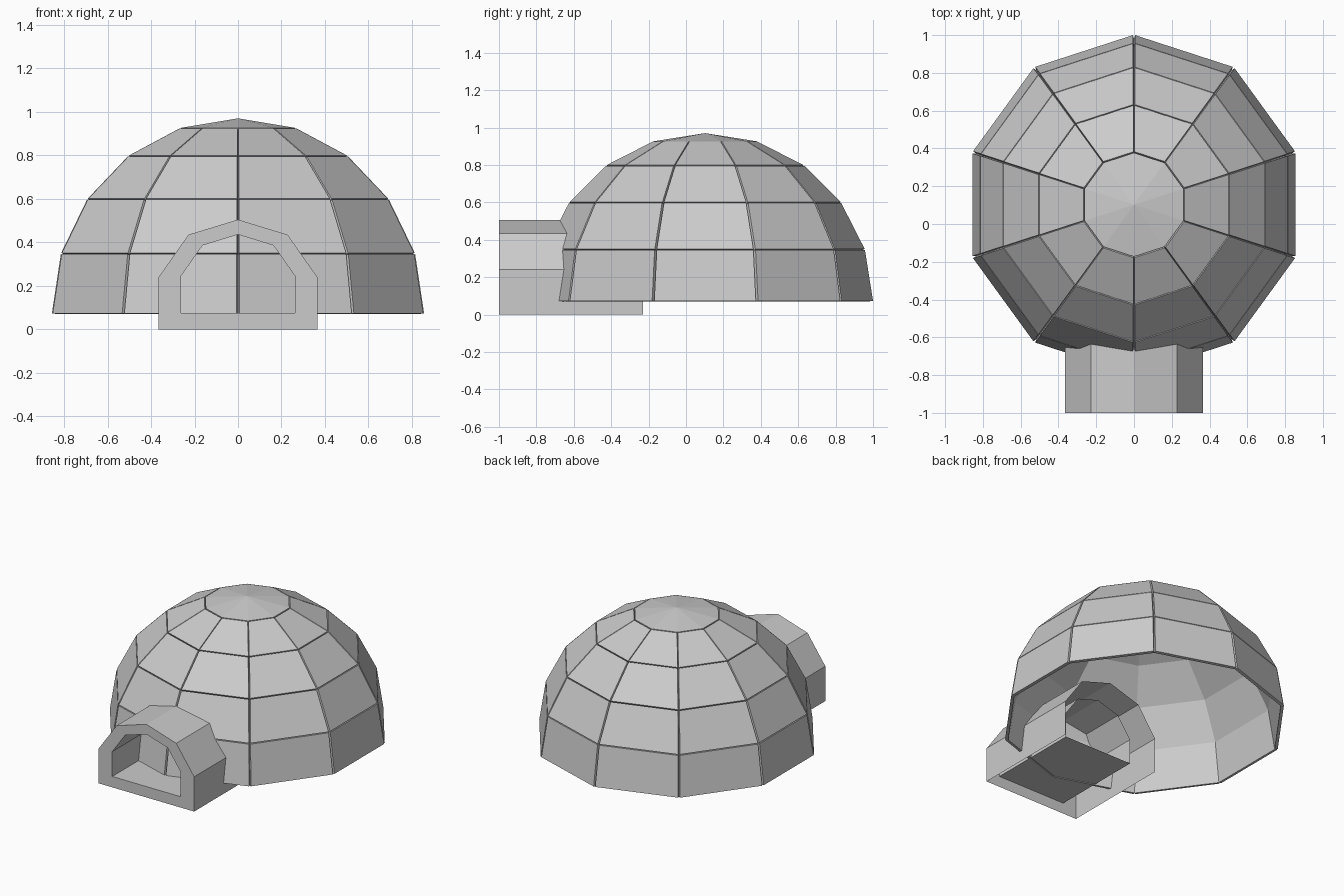
import bpy, bmesh, math

if "Cube" in bpy.data.objects:
    bpy.data.objects.remove(bpy.data.objects["Cube"])


def make_object(name, bm):
    bmesh.ops.recalc_face_normals(bm, faces=bm.faces)
    mesh = bpy.data.meshes.new(name)
    bm.to_mesh(mesh)
    bm.free()
    obj = bpy.data.objects.new(name, mesh)
    bpy.context.collection.objects.link(obj)
    return obj


# Dome: ten-sided half sphere
SIDES, R, CY, CZ = 10, 0.879, 0.102, 0.071
bm = bmesh.new()
rings = []
for i in range(5):
    lat = math.radians(18 * i)
    r, z = R * math.cos(lat), CZ + R * math.sin(lat)
    rings.append([bm.verts.new((r * math.cos(math.pi / 2 + k * math.tau / SIDES),
                                CY + r * math.sin(math.pi / 2 + k * math.tau / SIDES), z))
                  for k in range(SIDES)])
apex = bm.verts.new((0, CY, CZ + R))
for k in range(SIDES):
    n = (k + 1) % SIDES
    for lo, hi in zip(rings, rings[1:]):
        bm.faces.new((lo[k], lo[n], hi[n], hi[k]))
    bm.faces.new((rings[-1][k], rings[-1][n], apex))
# outward-facing normals: open shell, so check the first face
dome = make_object("dome_blocks", bm)
if dome.data.polygons[0].normal.dot(dome.data.polygons[0].center) < 0:
    dome.data.flip_normals()

# Separate the blocks and thicken each outwards, opening wedge-shaped joints
split = dome.modifiers.new("block_split", 'EDGE_SPLIT')
split.split_angle = math.radians(10)
thick = dome.modifiers.new("block_thickness", 'SOLIDIFY')
thick.thickness = 0.02
thick.offset = 1
thick.use_even_offset = True

# Entrance tunnel: outer arch shell, front frame and inner passage
half = [(0.365, 0.0), (0.365, 0.24), (0.228, 0.435)]
outer = half + [(0, 0.505)] + [(-x, z) for x, z in reversed(half)]
inner = [(x * 0.715, z * 0.715 + 0.075) for x, z in outer]
bm = bmesh.new()


def loop(profile, y):
    return [bm.verts.new((x, y, z)) for x, z in profile]


out_back, out_front = loop(outer, -0.23), loop(outer, -1.0)
in_front, in_back = loop(inner, -1.0), loop(inner, -0.35)
count = len(outer)
for a, b, closed in ((out_back, out_front, False), (out_front, in_front, True),
                     (in_front, in_back, True)):
    for k in range(count if closed else count - 1):
        n = (k + 1) % count
        bm.faces.new((a[k], a[n], b[n], b[k]))
make_object("entrance_tunnel", bm)
